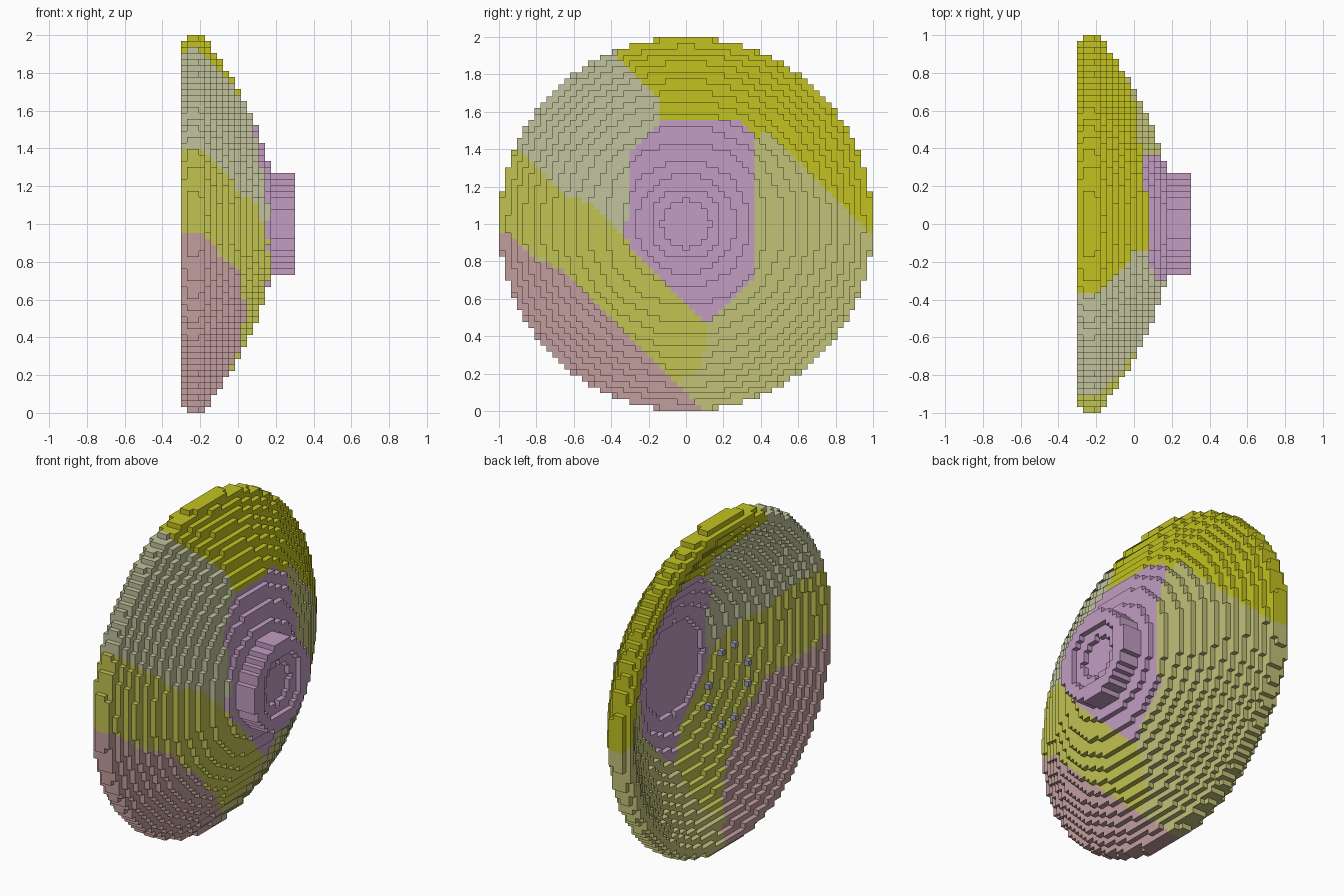
import bpy
import bmesh
import math

if "Cube" in bpy.data.objects:
    bpy.data.objects.remove(bpy.data.objects["Cube"])

H = 2 / 63          # block size
LAYERS = 19         # blocks along x


def material(name, rgb):
    lin = [((c / 255 + 0.055) / 1.055) ** 2.4 for c in rgb] + [1]
    m = bpy.data.materials.new(name)
    m.use_nodes = True
    m.diffuse_color = lin
    bsdf = m.node_tree.nodes["Principled BSDF"]
    bsdf.inputs["Base Color"].default_value = lin
    bsdf.inputs["Roughness"].default_value = 0.8
    return m


MATS = [
    material("lilac", (194, 157, 194)),
    material("bright_yellow", (194, 194, 33)),
    material("grey_green", (194, 194, 157)),
    material("dusty_pink", (194, 157, 157)),
    material("olive_yellow", (194, 194, 82)),
    material("khaki", (194, 194, 122)),
    material("lilac_grey", (157, 157, 180)),
]

# Colour patches as outlines in (y, z); the first match wins, khaki is the rest
PATCHES = [
    [(-.13, 1.55), (.28, 1.55), (.38, 1.46), (.38, .74), (.11, .46),
     (-.36, .95), (-.29, 1.05), (-.29, 1.38)],
    [(-.55, 2.1), (-.38, 1.92), (-.13, 1.66), (-.13, 1.5), (.38, 1.45),
     (.42, 1.50), (.8, 1.13), (1.1, .83), (1.1, 2.1)],
    [(-.55, 2.1), (-.38, 1.92), (-.13, 1.66), (-.13, 1.5), (-.25, 1.05),
     (-.36, .95), (-.5, 1.12), (-.62, 1.14), (-.9, 1.4), (-1.1, 1.6), (-1.1, 2.1)],
    [(-1.1, 1.05), (-.98, .96), (-.8, .81), (-.68, .76), (-.05, .14),
     (.08, 0), (.08, -.1), (-1.1, -.1)],
    [(-1.1, 1.6), (-.9, 1.4), (-.62, 1.14), (-.5, 1.12), (-.36, .95),
     (.11, .46), (.09, .25), (-.05, .14), (-.68, .76), (-.98, .96), (-1.1, 1.05)],
]


def inside(poly, y, z):
    hit = False
    for (ay, az), (by, bz) in zip(poly, poly[1:] + poly[:1]):
        if (az > z) != (bz > z) and y < ay + (z - az) * (by - ay) / (bz - az):
            hit = not hit
    return hit


def patch(cell):
    y, z = cell[1] * H, cell[2] * H + 1
    for i, poly in enumerate(PATCHES):
        if inside(poly, y, z):
            return i
    return 5


def layer_x(i):
    return (i + 0.5 - LAYERS / 2) * H


def disc(i, r_out, r_in=-1):
    """Blocks of one layer between two radii."""
    return {(i, j, k) for j in range(-31, 32) for k in range(-31, 32)
            if r_in < math.hypot(j, k) * H <= r_out}


def build_blocks(name, cells, colour):
    """Skin a set of blocks with its outer faces only."""
    bm = bmesh.new()
    verts = {}

    def vert(p):
        if p not in verts:
            verts[p] = bm.verts.new(((p[0] - LAYERS / 2) * H,
                                     (p[1] - 0.5) * H, (p[2] - 0.5) * H + 1))
        return verts[p]

    for c in sorted(cells):
        index = colour(c)
        for axis in range(3):
            for side in (0, 1):
                near = list(c)
                near[axis] += 2 * side - 1
                if tuple(near) in cells:
                    continue
                u, v = (axis + 1) % 3, (axis + 2) % 3
                corners = []
                for du, dv in ((0, 0), (1, 0), (1, 1), (0, 1)):
                    p = list(c)
                    p[axis] += side
                    p[u] += du
                    p[v] += dv
                    corners.append(vert(tuple(p)))
                face = bm.faces.new(corners if side else corners[::-1])
                face.material_index = index
    mesh = bpy.data.meshes.new(name)
    bm.to_mesh(mesh)
    bm.free()
    for m in MATS:
        mesh.materials.append(m)
    obj = bpy.data.objects.new(name, mesh)
    bpy.context.collection.objects.link(obj)
    return obj


# Dish: shell between two parabolas, open towards -x
dish = set()
for i in range(15):
    x = layer_x(i)
    r_out = min(31.45 * H, math.sqrt((0.205 - x) / 0.4))
    if i == 0:
        r_out = 30.9 * H
    r_in = math.sqrt((0.135 - x) / 0.487) if x < 0.11 else -1
    dish |= disc(i, r_out, r_in)
build_blocks("dish", dish, patch)

# Rear hub: short drum with a stepped recess
hub = set()
for i, r_in in zip(range(15, 19), (-1, -1, 0.13, 0.19)):
    hub |= disc(i, 0.262, r_in)
build_blocks("rear_hub", hub, lambda c: 0)

# Ring of eight small blocks at the mouth of the dish
ring = {(0, sa * a, sb * b) for a, b in ((2, 7), (6, 2))
        for sa in (-1, 1) for sb in (-1, 1)}
build_blocks("feed_ring", ring, lambda c: 6)
